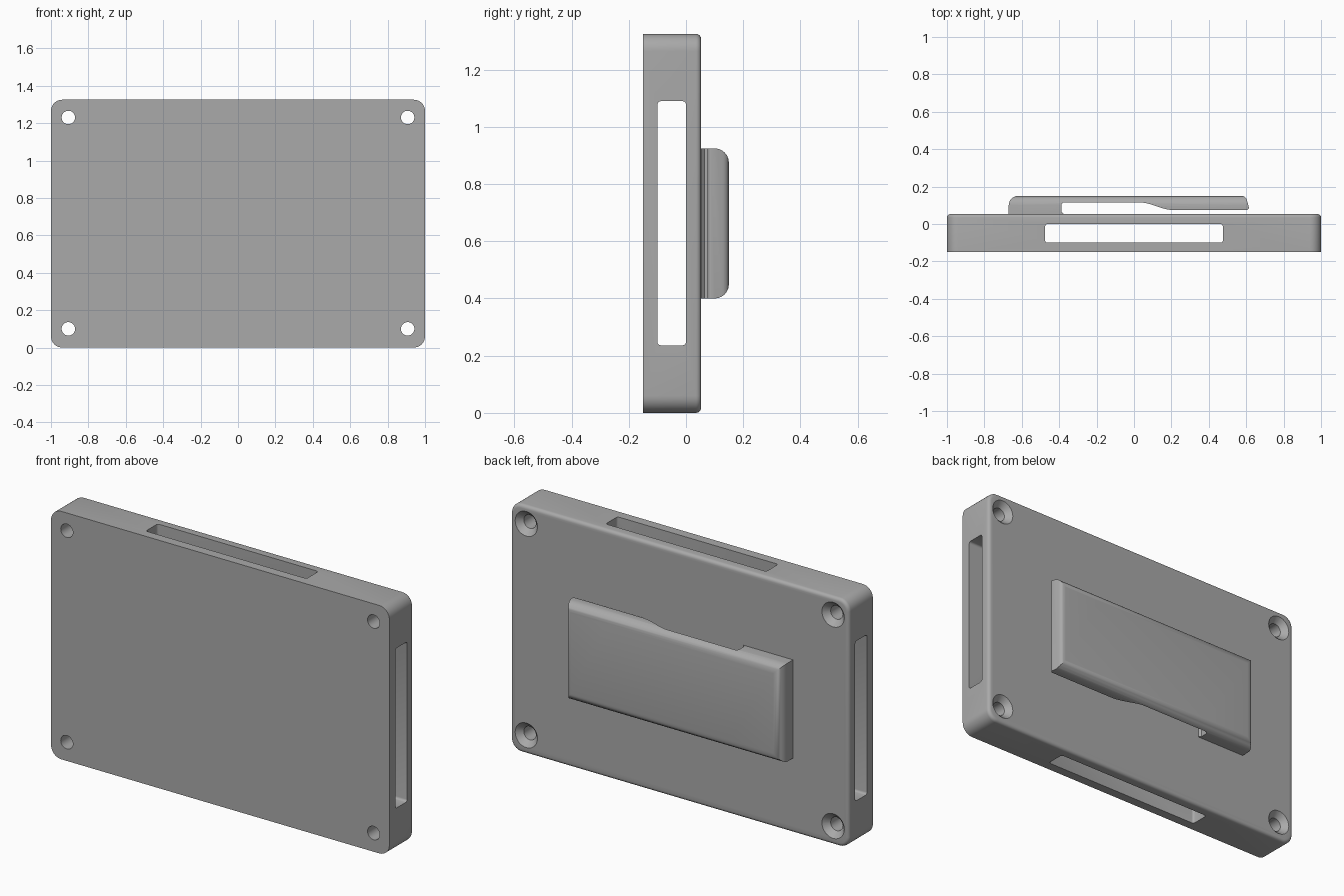
import bpy, bmesh, math
from mathutils import Vector

if "Cube" in bpy.data.objects:
    bpy.data.objects.remove(bpy.data.objects["Cube"])

grey = bpy.data.materials.new("plain grey")
grey.diffuse_color = (0.4, 0.4, 0.4, 1)
grey.use_nodes = True
grey.node_tree.nodes["Principled BSDF"].inputs["Base Color"].default_value = grey.diffuse_color


def prism(name, pts, axis, lo, hi):
    """Extrude a 2D outline along an axis: x -> (y, z), y -> (x, z), z -> (x, y)."""
    place = {"x": lambda a, b: (lo, a, b), "y": lambda a, b: (a, lo, b),
             "z": lambda a, b: (a, b, lo)}[axis]
    step = Vector([(hi - lo) if axis == c else 0 for c in "xyz"])
    bm = bmesh.new()
    face = bm.faces.new([bm.verts.new(place(a, b)) for a, b in pts])
    ext = bmesh.ops.extrude_face_region(bm, geom=[face])
    bmesh.ops.translate(bm, vec=step,
                        verts=[v for v in ext["geom"] if isinstance(v, bmesh.types.BMVert)])
    bmesh.ops.recalc_face_normals(bm, faces=bm.faces)
    return finish(name, bm)


def finish(name, bm):
    me = bpy.data.meshes.new(name)
    bm.to_mesh(me)
    bm.free()
    ob = bpy.data.objects.new(name, me)
    ob.data.materials.append(grey)
    bpy.context.collection.objects.link(ob)
    return ob


def arc(cx, cy, r, start, end, n=6):
    return [(cx + r * math.cos(math.radians(start + (end - start) * i / n)),
             cy + r * math.sin(math.radians(start + (end - start) * i / n)))
            for i in range(n + 1)]


def round_rect(x0, x1, y0, y1, r, n=6):
    return (arc(x1 - r, y1 - r, r, 0, 90, n) + arc(x0 + r, y1 - r, r, 90, 180, n)
            + arc(x0 + r, y0 + r, r, 180, 270, n) + arc(x1 - r, y0 + r, r, 270, 360, n))


def combine(ob, tool, operation="DIFFERENCE"):
    mod = ob.modifiers.new("cut", "BOOLEAN")
    mod.operation, mod.solver, mod.object = operation, "EXACT", tool
    bpy.context.view_layer.objects.active = ob
    bpy.ops.object.modifier_apply(modifier=mod.name)
    bpy.data.objects.remove(tool, do_unlink=True)


def smooth(ob):
    bpy.ops.object.select_all(action="DESELECT")
    ob.select_set(True)
    bpy.context.view_layer.objects.active = ob
    bpy.ops.object.shade_smooth_by_angle(angle=math.radians(35))


FRONT, BACK, HEIGHT = -0.15, 0.053, 1.325

# Main plate: rounded slab with its rear rim softened
plate = prism("plate", round_rect(-1, 1, 0, HEIGHT, 0.06, 8), "y", FRONT, BACK)
bm = bmesh.new()
bm.from_mesh(plate.data)
rim = [e for e in bm.edges if all(abs(v.co.y - BACK) < 1e-4 for v in e.verts)]
bmesh.ops.bevel(bm, geom=rim, offset=0.018, segments=4, profile=0.5, affect="EDGES")
bm.to_mesh(plate.data)
bm.free()

# Strap slots running through the plate both ways
slot = prism("slot", round_rect(-0.475, 0.475, -0.1, 0.0, 0.012, 3), "z", -0.1, HEIGHT + 0.1)
side_slot = prism("side_slot", round_rect(-0.1, 0.0, 0.236, 1.09, 0.012, 3), "x", -1.1, 1.1)
combine(slot, side_slot, "UNION")
combine(plate, slot)

# Countersunk screw holes in the corners
SIDES = 28
for x in (-0.907, 0.907):
    for z in (0.1, HEIGHT - 0.095):
        bm = bmesh.new()
        rings = [[bm.verts.new((x + r * math.cos(2 * math.pi * i / SIDES), y,
                                z + r * math.sin(2 * math.pi * i / SIDES)))
                  for i in range(SIDES)]
                 for r, y in ((0.036, FRONT - 0.05), (0.036, BACK - 0.03), (0.076, BACK + 0.01))]
        for a, b in zip(rings, rings[1:]):
            for i in range(SIDES):
                j = (i + 1) % SIDES
                bm.faces.new((a[i], a[j], b[j], b[i]))
        bm.faces.new(rings[0])
        bm.faces.new(rings[-1])
        bmesh.ops.recalc_face_normals(bm, faces=bm.faces)
        combine(plate, finish("screw_hole", bm))
smooth(plate)

# Belt clip: side outline crossed with a rounded end outline
BASE, TOP = BACK - 0.003, 0.15
outline = ([(-0.67, BASE)] + arc(-0.62, TOP - 0.05, 0.05, 180, 90)
           + arc(0.575, TOP - 0.03, 0.03, 90, 10) + [(0.615, 0.085), (0.615, BASE)])
clip = prism("belt_clip", outline, "z", 0.3, 1.0)
ends = prism("clip_ends", [(BASE - 0.02, 0.4)] + arc(TOP - 0.05, 0.45, 0.05, -90, 0)
             + arc(TOP - 0.05, 0.875, 0.05, 0, 90) + [(BASE - 0.02, 0.925)], "x", -0.8, 0.8)
combine(clip, ends, "INTERSECT")

# Hollow behind the clip, with a curved step down to the gripping tip
step = [(0.03 + 0.18 * t / 10, 0.095 + 0.02 * math.cos(math.pi * t / 10)) for t in range(11)]
hollow = ([(-0.378, 0.03), (-0.378, BACK + 0.002), (-0.388, BACK + 0.012)]
          + arc(-0.373, 0.1, 0.015, 180, 90, 4) + step
          + arc(0.6, 0.09, 0.015, -90, 0, 4) + [(0.7, 0.09), (0.7, 0.03)])
combine(clip, prism("clip_hollow", hollow, "z", 0.2, 1.1))
smooth(clip)
